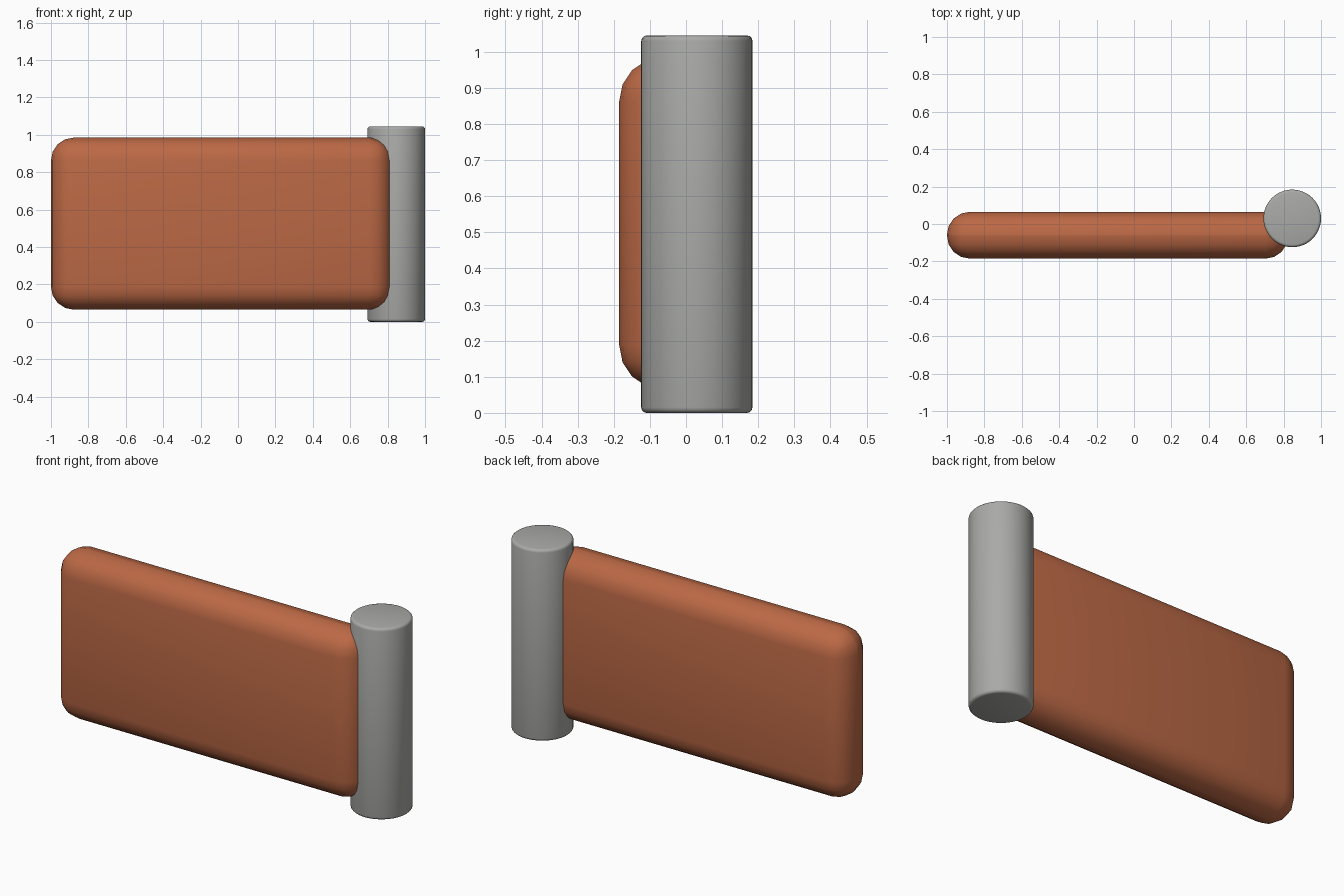
import bpy
import math

cube = bpy.data.objects.get("Cube")
if cube:
    bpy.data.objects.remove(cube, do_unlink=True)


def make_material(name, color, roughness):
    mat = bpy.data.materials.new(name)
    mat.use_nodes = True
    mat.diffuse_color = color
    bsdf = mat.node_tree.nodes["Principled BSDF"]
    bsdf.inputs["Base Color"].default_value = color
    bsdf.inputs["Roughness"].default_value = roughness
    return mat


def finish(obj, name, mat, width, segments):
    """Name, colour, round the edges and smooth a part."""
    obj.name = name
    obj.data.name = name
    obj.data.materials.append(mat)
    bpy.ops.object.transform_apply(location=False, rotation=False, scale=True)
    bevel = obj.modifiers.new("rounded_edges", 'BEVEL')
    bevel.width = width
    bevel.segments = segments
    bevel.limit_method = 'ANGLE'
    bevel.angle_limit = math.radians(40)
    bpy.ops.object.modifier_apply(modifier=bevel.name)
    bpy.ops.object.shade_smooth_by_angle(angle=math.radians(35))


terracotta = make_material("terracotta", (0.50, 0.14, 0.06, 1), 0.6)
grey = make_material("grey", (0.40, 0.40, 0.39, 1), 0.5)

# Flat slab with generously rounded edges
bpy.ops.mesh.primitive_cube_add(size=1, location=(-0.0875, -0.06, 0.525))
panel = bpy.context.object
panel.scale = (1.825, 0.25, 0.92)
finish(panel, "panel", terracotta, 0.122, 4)

# Upright post with a fine rounded rim, set into the end of the slab
bpy.ops.mesh.primitive_cylinder_add(vertices=48, radius=0.154, depth=1.045,
                                    location=(0.846, 0.03, 0.5225))
post = bpy.context.object
finish(post, "post", grey, 0.015, 3)
